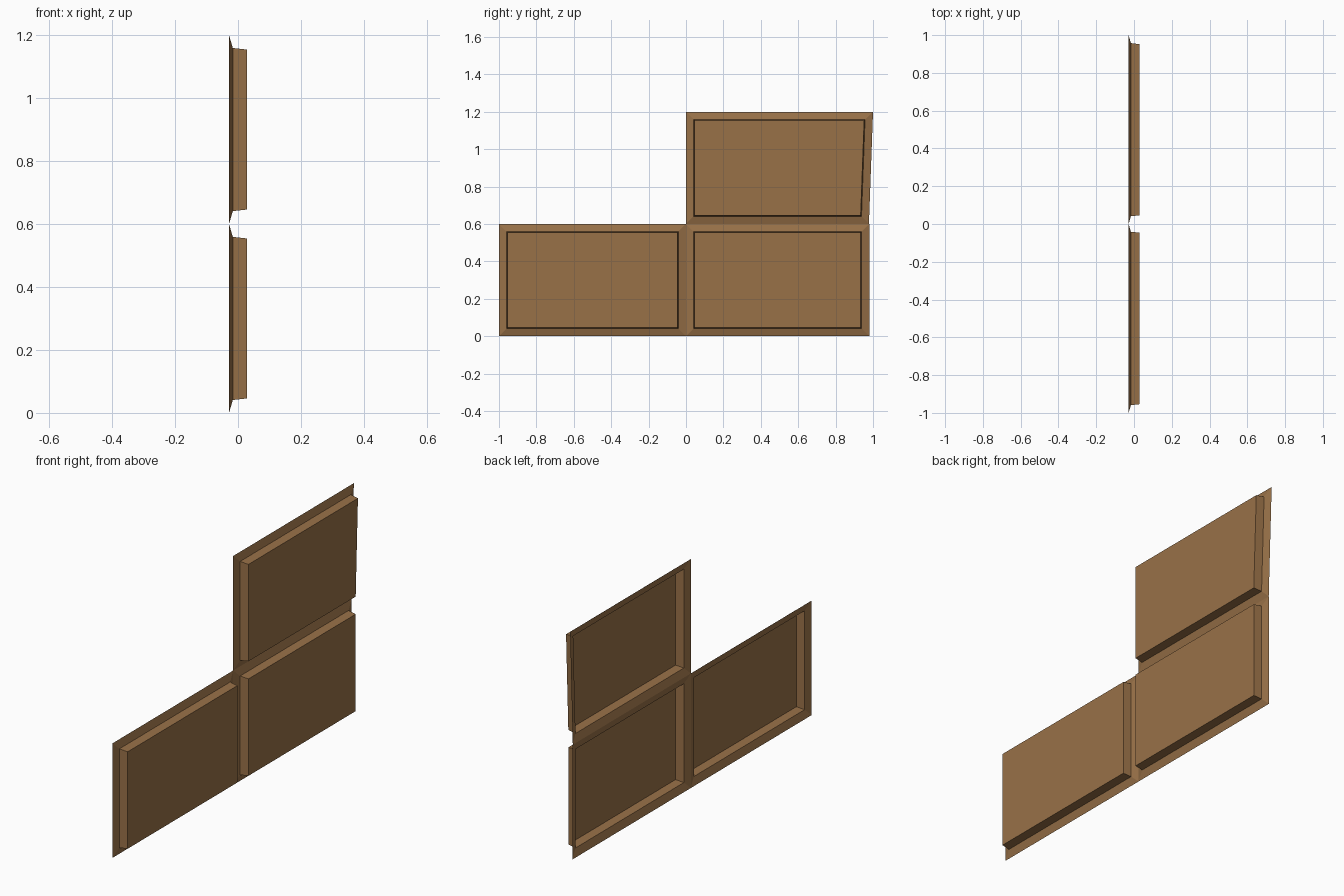
import bpy, bmesh

if "Cube" in bpy.data.objects:
    bpy.data.objects.remove(bpy.data.objects["Cube"])

wood = bpy.data.materials.new("brown_wood")
wood.diffuse_color = (0.315, 0.165, 0.064, 1)
wood.use_nodes = True
wood.node_tree.nodes["Principled BSDF"].inputs["Base Color"].default_value = wood.diffuse_color

BACK, LIP, FRONT = -0.0285, -0.0165, 0.0285   # x depth of rim, step and raised face


def panel(name, corners):
    """Raised panel facing +x, hollow at the back, from (y, z) corners."""
    bm = bmesh.new()
    face = bm.faces.new([bm.verts.new((BACK, y, z)) for y, z in corners])
    bm.normal_update()
    # sloping border, then steep wall up to the raised face
    for width, x in ((0.041, LIP), (0.005, FRONT)):
        bmesh.ops.inset_individual(bm, faces=[face], thickness=width,
                                   depth=0, use_even_offset=True)
        for v in face.verts:
            v.co.x = x
    bm.normal_update()
    me = bpy.data.meshes.new(name)
    bm.to_mesh(me)
    bm.free()
    me.materials.append(wood)
    bpy.context.collection.objects.link(bpy.data.objects.new(name, me))


panel("lower_left_panel", [(-1, 0), (0, 0), (0, 0.6), (-1, 0.6)])
panel("lower_right_panel", [(0, 0), (0.98, 0), (0.98, 0.6), (0, 0.6)])
# upper panel has one slanted end
panel("upper_panel", [(0, 0.6), (0.978, 0.6), (1, 1.2), (0, 1.2)])
